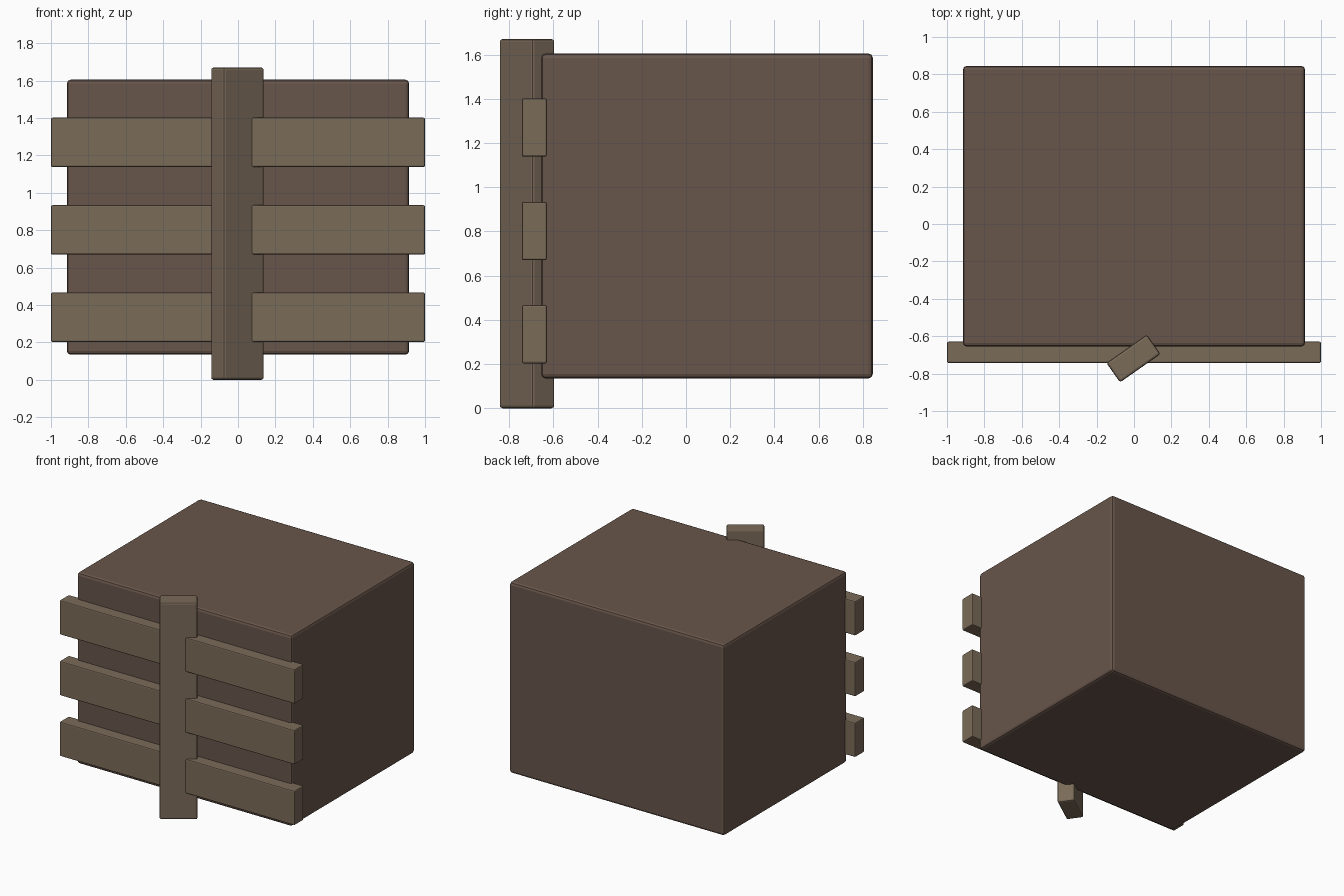
import bpy, math

if "Cube" in bpy.data.objects:
    bpy.data.objects.remove(bpy.data.objects["Cube"])


def material(name, color):
    m = bpy.data.materials.new(name)
    m.diffuse_color = (*color, 1)
    m.use_nodes = True
    m.node_tree.nodes["Principled BSDF"].inputs["Base Color"].default_value = m.diffuse_color
    return m


def block(name, center, size, bevel, mat, angle=0, segments=2):
    bpy.ops.mesh.primitive_cube_add(size=1, location=center)
    o = bpy.context.object
    o.name = name
    o.scale = size
    bpy.ops.object.transform_apply(location=False, rotation=False, scale=True)
    o.rotation_euler.z = math.radians(angle)
    b = o.modifiers.new("soft_edges", 'BEVEL')
    b.width = bevel
    b.segments = segments
    o.data.materials.append(mat)
    return o


dark_wood = material("dark_wood", (0.14, 0.093, 0.07))
pale_wood = material("pale_wood", (0.195, 0.145, 0.098))

# Main crate body, raised off the ground
block("crate_body", (0, 0.095, 0.87), (1.83, 1.50, 1.47), 0.02, dark_wood)

# Horizontal slats across the front
for i, z in enumerate((0.335, 0.802, 1.27)):
    block(f"front_slat_{i + 1}", (0, -0.686, z), (2.0, 0.113, 0.264), 0.008, pale_wood)

# Twisted upright post through the slats
block("front_post", (-0.003, -0.719, 0.835), (0.264, 0.127, 1.67), 0.012, pale_wood, 35)
